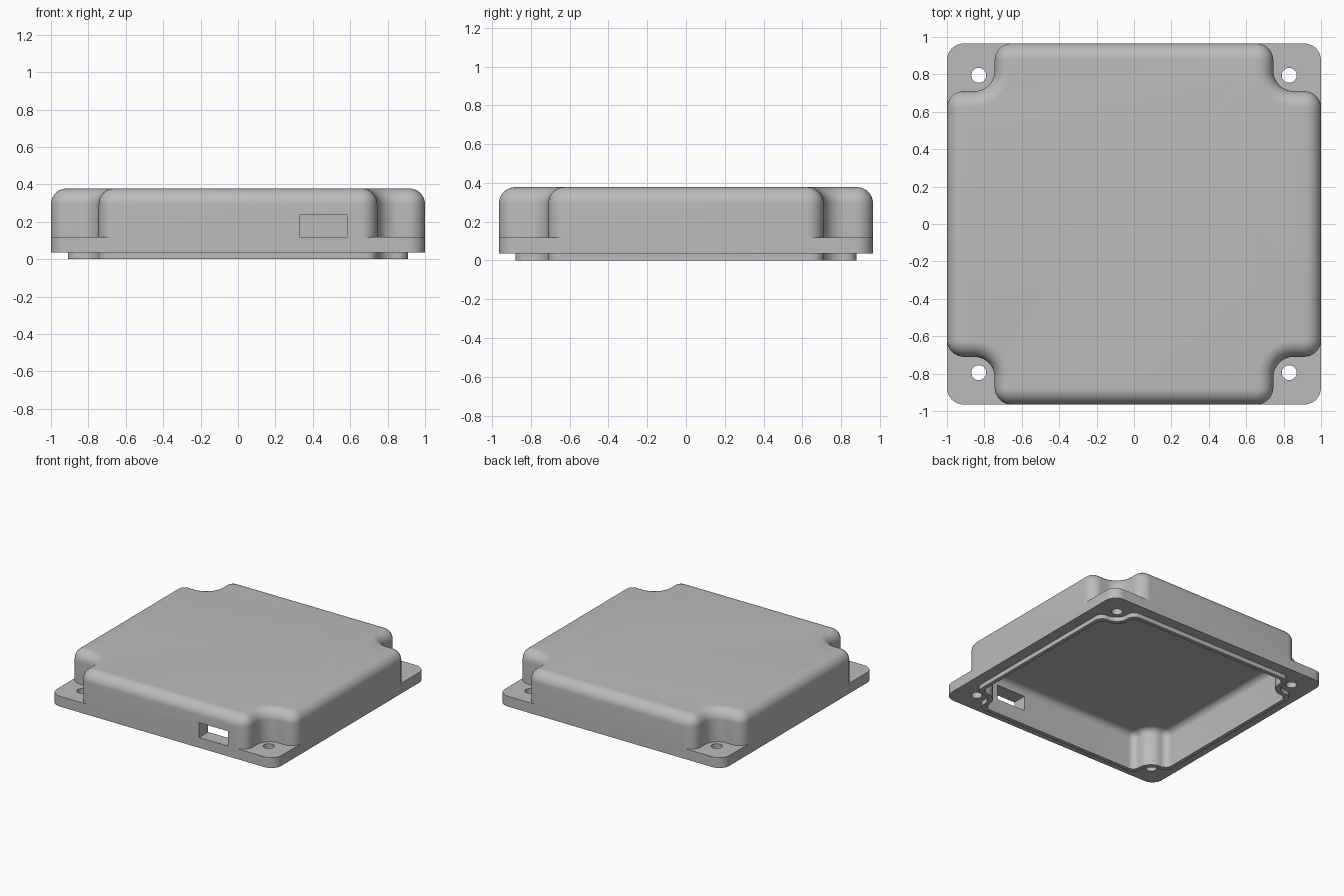
import bpy, bmesh
from math import sin, cos, pi

SEG = 10            # segments per rounded corner
BASE, FLANGE_TOP, TOP = 0.035, 0.118, 0.378

cube = bpy.data.objects.get("Cube")
if cube:
    bpy.data.objects.remove(cube, do_unlink=True)

grey = bpy.data.materials.new("light grey plastic")
grey.use_nodes = True
grey.diffuse_color = (0.5, 0.5, 0.5, 1)
grey.node_tree.nodes["Principled BSDF"].inputs["Base Color"].default_value = grey.diffuse_color


def arc(cx, cy, r, a0, a1):
    return [(cx + r * cos(a0 + (a1 - a0) * i / SEG),
             cy + r * sin(a0 + (a1 - a0) * i / SEG)) for i in range(SEG + 1)]


def four_corners(quarter):
    """Mirror a +x +y corner path into a closed counter-clockwise outline."""
    flip = quarter[::-1]
    return (quarter + [(-x, y) for x, y in flip]
            + [(-x, -y) for x, y in quarter] + [(x, -y) for x, y in flip])


def notched(hx, hy, nx, ny, convex, concave, inset=0.0):
    """Rectangle with a rounded notch in each corner, optionally inset."""
    hx, hy, nx, ny = hx - inset, hy - inset, nx - inset, ny - inset
    r, c = convex - inset, concave + inset
    return four_corners(arc(hx - r, ny - r, r, 0, pi / 2)
                        + arc(nx + c, ny + c, c, 1.5 * pi, pi)
                        + arc(nx - r, hy - r, r, 0, pi / 2))


def rounded(hx, hy, r):
    return four_corners(arc(hx - r, hy - r, r, 0, pi / 2))


def loft(name, layers):
    """Closed solid through a stack of (outline, z) layers."""
    bm = bmesh.new()
    rings = [[bm.verts.new((x, y, z)) for x, y in pts] for pts, z in layers]
    n = len(rings[0])
    for low, high in zip(rings, rings[1:]):
        for i in range(n):
            j = (i + 1) % n
            bm.faces.new((low[i], low[j], high[j], high[i]))
    bm.faces.new(rings[0][::-1])
    bm.faces.new(rings[-1])
    bmesh.ops.remove_doubles(bm, verts=bm.verts[:], dist=1e-5)
    bmesh.ops.recalc_face_normals(bm, faces=bm.faces[:])
    mesh = bpy.data.meshes.new(name)
    bm.to_mesh(mesh)
    bm.free()
    mesh.materials.append(grey)
    obj = bpy.data.objects.new(name, mesh)
    bpy.context.collection.objects.link(obj)
    return obj


def domed(name, dims, z0, z1, fillet):
    """Notched solid whose top edge is rounded over."""
    layers = [(notched(*dims), z0)]
    for i in range(SEG + 1):
        a = pi / 2 * i / SEG
        layers.append((notched(*dims, inset=fillet * (1 - cos(a))),
                       z1 - fillet + fillet * sin(a)))
    return loft(name, layers)


def combine(target, tool, operation):
    mod = target.modifiers.new(operation, 'BOOLEAN')
    mod.operation, mod.solver, mod.object = operation, 'EXACT', tool
    bpy.context.view_layer.objects.active = target
    bpy.ops.object.modifier_apply(modifier=mod.name)
    bpy.data.objects.remove(tool, do_unlink=True)


# Outer shell with rounded top edge
case = domed("enclosure_lid", (1.0, 0.965, 0.745, 0.71, 0.09, 0.11), BASE, TOP, 0.085)

# Mounting flange and locating lip underneath
flange = rounded(1.0, 0.965, 0.09)
combine(case, loft("flange", [(flange, BASE), (flange, FLANGE_TOP)]), 'UNION')
lip = notched(0.91, 0.88, 0.745, 0.71, 0.06, 0.10)
combine(case, loft("lip", [(lip, 0.0), (lip, 0.06)]), 'UNION')

# Hollow interior, open at the bottom
combine(case, domed("cavity", (0.88, 0.85, 0.715, 0.68, 0.055, 0.11), -0.1, 0.30, 0.05),
        'DIFFERENCE')

# Screw holes in the flange corners
for sx in (-1, 1):
    for sy in (-1, 1):
        hole = [(sx * 0.83 + 0.04 * cos(2 * pi * i / 32),
                 sy * 0.795 + 0.04 * sin(2 * pi * i / 32)) for i in range(32)]
        combine(case, loft("screw_hole", [(hole, -0.1), (hole, 0.2)]), 'DIFFERENCE')

# Connector opening through the front wall
port = [(0.33, -1.1), (0.585, -1.1), (0.585, -0.8), (0.33, -0.8)]
combine(case, loft("port", [(port, FLANGE_TOP), (port, 0.237)]), 'DIFFERENCE')

# Smooth shading with crisp edges
bpy.ops.object.select_all(action='DESELECT')
case.select_set(True)
bpy.context.view_layer.objects.active = case
bpy.ops.object.shade_smooth_by_angle(angle=pi / 6)
